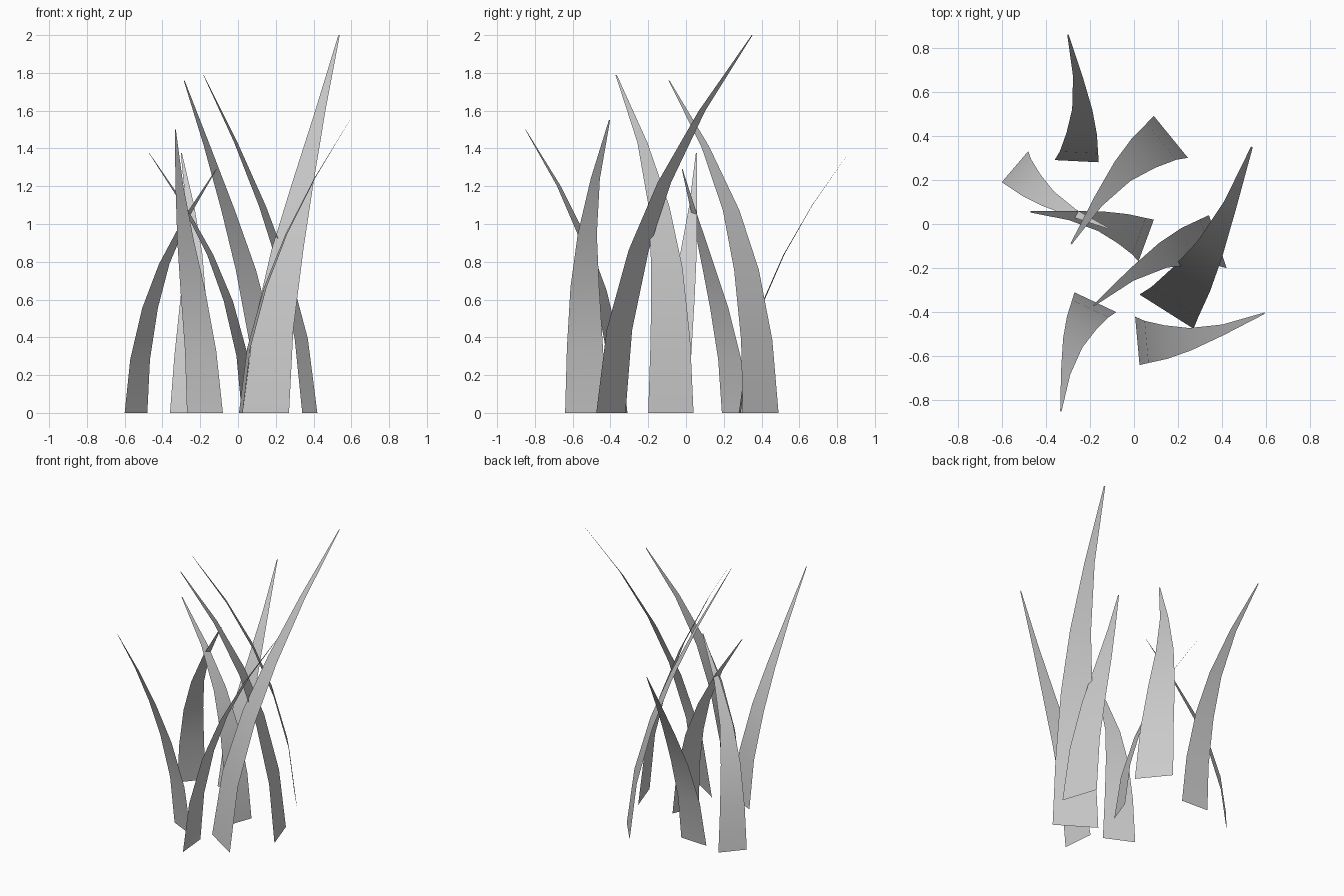
import bpy
import bmesh
from mathutils import Vector

if "Cube" in bpy.data.objects:
    bpy.data.objects.remove(bpy.data.objects["Cube"])

# Shared blade shape: (height, forward lean, sideways drift, width) as fractions
ROWS = [
    (0.00, 0.00, 0.00, 1.00),
    (0.22, 0.07, -0.12, 0.87),
    (0.43, 0.22, -0.24, 0.69),
    (0.61, 0.41, -0.20, 0.46),
    (0.80, 0.67, 0.20, 0.22),
    (1.00, 1.00, 1.00, 0.03),
]

# Each blade: two base corners (x, y) and the tip (x, y, z)
BLADES = [
    ((-0.36, 0.29), (-0.16, 0.28), (-0.30, 0.86, 1.375)),
    ((-0.60, 0.19), (-0.48, 0.33), (-0.115, -0.02, 1.29)),
    ((0.09, 0.02), (0.02, -0.17), (-0.47, 0.055, 1.375)),
    ((0.09, 0.49), (0.245, 0.30), (-0.285, -0.09, 1.76)),
    ((0.34, 0.04), (0.42, -0.20), (-0.183, -0.37, 1.79)),
    ((0.025, -0.32), (0.27, -0.475), (0.535, 0.35, 2.0)),
    ((0.005, -0.42), (0.025, -0.64), (0.592, -0.405, 1.55)),
    ((-0.27, -0.31), (-0.08, -0.40), (-0.332, -0.85, 1.50)),
]


def grass_blade(name, p, q, tip):
    p, q = Vector(p), Vector(q)
    base = (p + q) / 2
    reach = Vector(tip[:2]) - base
    width = (q - p).length
    across = (q - p).normalized()
    forward = Vector((-across.y, across.x))
    lean, drift = reach.dot(forward), reach.dot(across)

    bm = bmesh.new()
    previous = None
    for h, f, s, w in ROWS:
        centre = base + forward * lean * f + across * drift * s
        half = across * width * w / 2
        row = [bm.verts.new((*(centre + d), tip[2] * h)) for d in (-half, half)]
        if previous:
            face = bm.faces.new((previous[0], previous[1], row[1], row[0]))
            face.smooth = True
        previous = row
    mesh = bpy.data.meshes.new(name)
    # Upper side of the leaf faces outward
    bmesh.ops.recalc_face_normals(bm, faces=bm.faces)
    bm.to_mesh(mesh)
    bm.free()
    obj = bpy.data.objects.new(name, mesh)
    bpy.context.collection.objects.link(obj)


# Clump of grass
for i, (p, q, tip) in enumerate(BLADES):
    grass_blade(f"grass_blade_{i + 1}", p, q, tip)
